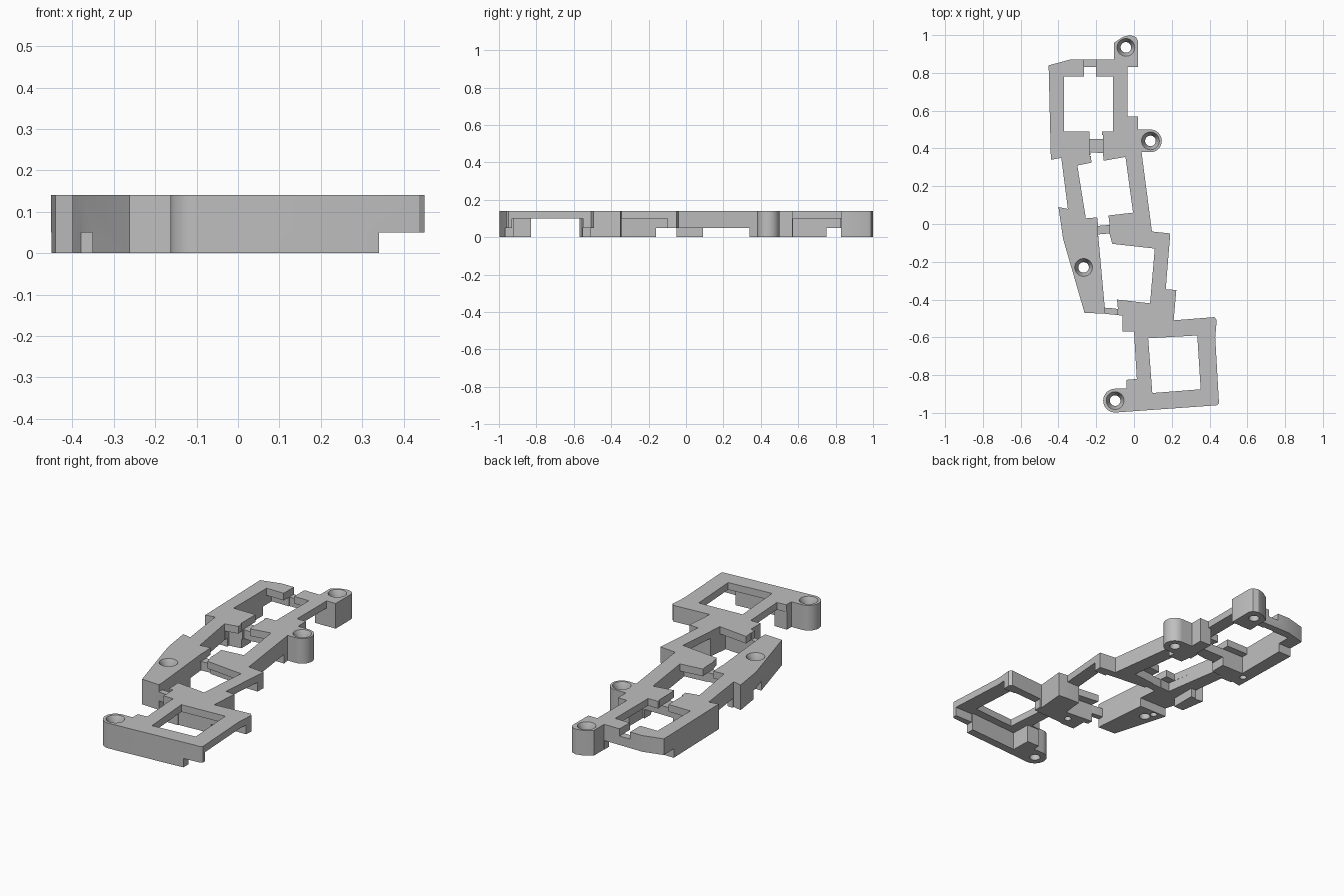
import bpy, bmesh, math

cube = bpy.data.objects.get("Cube")
if cube:
    bpy.data.objects.remove(cube)

TOP = 0.14
SKIN = 0.10
MID = 0.05

grey = bpy.data.materials.new("matte_grey")
grey.use_nodes = True
colour = (0.52, 0.52, 0.52, 1)
grey.diffuse_color = colour
grey.node_tree.nodes["Principled BSDF"].inputs["Base Color"].default_value = colour


def add_object(name, bm):
    bmesh.ops.recalc_face_normals(bm, faces=bm.faces[:])
    mesh = bpy.data.meshes.new(name)
    bm.to_mesh(mesh)
    bm.free()
    mesh.materials.append(grey)
    ob = bpy.data.objects.new(name, mesh)
    bpy.context.scene.collection.objects.link(ob)
    return ob


def prism(name, points, z0, z1):
    bm = bmesh.new()
    face = bm.faces.new([bm.verts.new((x, y, z0)) for x, y in points])
    new = bmesh.ops.extrude_face_region(bm, geom=[face])["geom"]
    moved = [g for g in new if isinstance(g, bmesh.types.BMVert)]
    bmesh.ops.translate(bm, verts=moved, vec=(0, 0, z1 - z0))
    return add_object(name, bm)


def box(name, x0, x1, y0, y1, z0, z1):
    return prism(name, [(x0, y0), (x1, y0), (x1, y1), (x0, y1)], z0, z1)


def cone(name, x, y, r0, r1, z0, z1):
    bm = bmesh.new()
    bmesh.ops.create_cone(bm, cap_ends=True, segments=40, radius1=r0, radius2=r1, depth=z1 - z0)
    bmesh.ops.translate(bm, verts=bm.verts[:], vec=(x, y, (z0 + z1) / 2))
    return add_object(name, bm)


helpers = []


def combine(tool, operation):
    mod = frame.modifiers.new(tool.name, "BOOLEAN")
    mod.operation = operation
    mod.solver = "EXACT"
    mod.object = tool
    tool.hide_render = True
    helpers.append(tool)


# Stepped outer outline of the whole frame
outline = [
    (-0.105, 0.87), (-0.105, 0.96), (-0.06, 0.99), (-0.02, 1.0), (0.01, 0.99), (0.02, 0.97),
    (0.02, 0.83), (-0.035, 0.83), (-0.035, 0.57), (0.02, 0.57), (0.02, 0.50), (0.085, 0.50),
    (0.085, 0.38), (0.04, 0.38), (0.095, -0.04), (0.192, -0.05), (0.168, -0.345),
    (0.224, -0.35), (0.21, -0.51), (0.425, -0.493), (0.438, -0.508), (0.43, -0.60), (0.45, -0.95),
    (0.437, -0.96), (-0.10, -0.998), (-0.10, -0.872), (-0.04, -0.87), (-0.04, -0.825),
    (0.015, -0.82), (0.0, -0.57), (-0.06, -0.57), (-0.06, -0.485), (-0.155, -0.475),
    (-0.262, -0.47), (-0.375, -0.08), (-0.40, 0.09), (-0.35, 0.08), (-0.385, 0.35), (-0.44, 0.34),
    (-0.452, 0.84), (-0.34, 0.87),
]
frame = prism("mounting_frame", outline, 0, TOP)

# Round screw bosses
combine(cone("side_boss", 0.087, 0.44, 0.06, 0.06, 0, TOP), "UNION")
combine(cone("front_boss", -0.10, -0.935, 0.063, 0.063, 0, TOP), "UNION")

# Four windows with their notches
windows = {
    "back_window": [(-0.37, 0.78), (-0.37, 0.49), (-0.235, 0.49), (-0.235, 0.45), (-0.17, 0.45),
                    (-0.17, 0.49), (-0.11, 0.49), (-0.11, 0.78), (-0.20, 0.78), (-0.20, 0.83),
                    (-0.265, 0.83), (-0.265, 0.78)],
    "upper_window": [(-0.30, 0.31), (-0.225, 0.325), (-0.23, 0.38), (-0.165, 0.375), (-0.16, 0.335),
                     (-0.045, 0.355), (-0.005, 0.06), (-0.135, 0.045), (-0.13, -0.005),
                     (-0.19, -0.01), (-0.195, 0.035), (-0.255, 0.03)],
    "lower_window": [(-0.19, -0.055), (-0.13, -0.05), (-0.115, -0.105), (0.11, -0.13),
                     (0.085, -0.42), (-0.09, -0.40), (-0.085, -0.45), (-0.155, -0.44)],
    "front_window": [(0.075, -0.605), (0.335, -0.59), (0.353, -0.875), (0.097, -0.895)],
}
for name, points in windows.items():
    combine(prism(name, points, -0.1, 0.3), "DIFFERENCE")

# Wider clip pockets beneath each window, leaving thin lips at the top
clip_pockets = [
    [(-0.37, 0.45), (-0.05, 0.45), (-0.05, 0.825), (-0.37, 0.825)],
    [(-0.305, 0.355), (-0.05, 0.395), (0.003, 0.012), (-0.25, -0.012)],
    [(-0.19, -0.055), (0.115, -0.085), (0.08, -0.462), (-0.155, -0.443)],
    [(0.03, -0.565), (0.36, -0.545), (0.36, -0.92), (0.04, -0.942)],
]
for points in clip_pockets:
    combine(prism("clip_pocket", points, -0.1, SKIN), "DIFFERENCE")

# Recesses above the thin bridges
bridges = [(-0.265, -0.20, 0.80, 0.90), (-0.235, -0.165, 0.36, 0.47),
           (-0.19, -0.13, -0.07, 0.01), (-0.155, -0.087, -0.52, -0.43)]
for x0, x1, y0, y1 in bridges:
    combine(box("bridge_recess", x0, x1, y0, y1, SKIN, 0.3), "DIFFERENCE")

# Underside pockets: x range, y range, ceiling height
pockets = [
    (-0.06, 0.50, -0.83, -0.57, SKIN),
    (0.34, 0.50, -0.93, -0.55, SKIN),
    (0.34, 0.50, -1.10, -0.92, MID),
    (0.22, 0.50, -0.56, -0.40, MID),
    (0.08, 0.25, -0.345, -0.098, SKIN),
    (-0.112, 0.06, 0.572, 0.828, SKIN),
    (-0.50, -0.107, 0.75, 0.90, MID),
    (-0.50, 0.15, 0.09, 0.34, MID),
    (-0.235, -0.06, 0.33, 0.52, MID),
    (-0.32, 0.25, -0.14, 0.092, MID),
    (-0.50, -0.17, -0.16, -0.05, MID),
    (-0.155, -0.087, -0.52, -0.43, MID),
]
for x0, x1, y0, y1, ceiling in pockets:
    combine(box("underside_pocket", x0, x1, y0, y1, -0.1, ceiling), "DIFFERENCE")

# Countersunk screw holes
for x, y in [(-0.043, 0.935), (0.087, 0.44), (-0.267, -0.23), (-0.10, -0.935)]:
    combine(cone("screw_hole", x, y, 0.028, 0.028, -0.1, 0.3), "DIFFERENCE")
    combine(cone("countersink", x, y, 0.028, 0.048, 0.10, 0.142), "DIFFERENCE")

# Small blind holes underneath
for x, y in [(-0.40, 0.42), (-0.29, -0.185), (0.03, -0.51)]:
    combine(cone("blind_hole", x, y, 0.018, 0.018, -0.05, 0.06), "DIFFERENCE")

# Bake the cuts and drop the helpers
bpy.context.view_layer.update()
depsgraph = bpy.context.evaluated_depsgraph_get()
baked = bpy.data.meshes.new_from_object(frame.evaluated_get(depsgraph))
frame.modifiers.clear()
frame.data = baked
baked.materials.clear()
baked.materials.append(grey)
for poly in baked.polygons:
    poly.material_index = 0
for tool in helpers:
    bpy.data.objects.remove(tool)

bpy.ops.object.select_all(action="DESELECT")
frame.select_set(True)
bpy.context.view_layer.objects.active = frame
bpy.ops.object.shade_smooth_by_angle(angle=math.radians(30))
